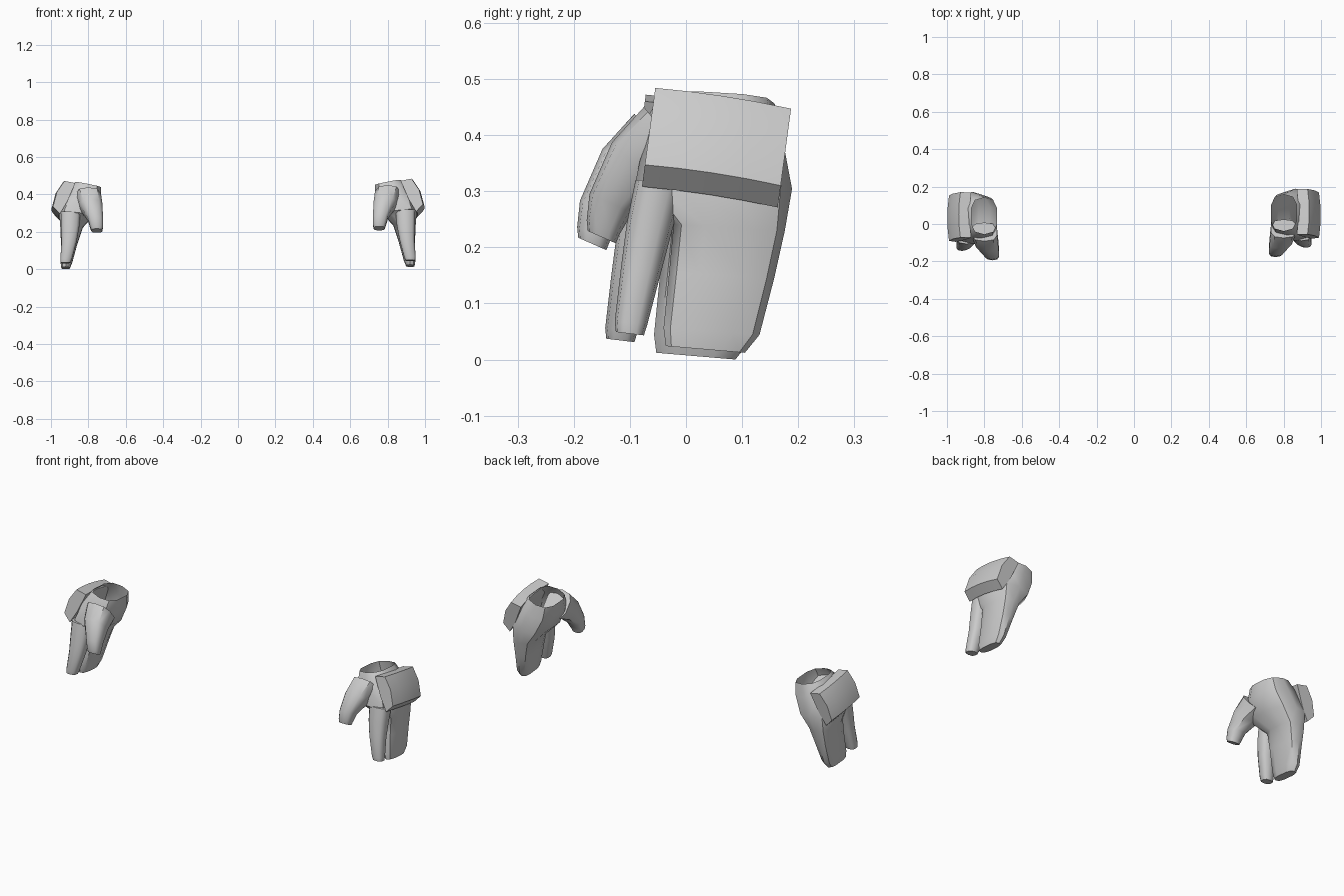
import bpy, bmesh, math
from mathutils import Vector

if "Cube" in bpy.data.objects:
    bpy.data.objects.remove(bpy.data.objects["Cube"])

N = 10  # sides of each loft ring


def ring(c, u, v, power=0.72):
    """Rounded-box ring: u = (x, z) half axis, v = (y, z) half axis."""
    pts = []
    for i in range(N):
        a = 2 * math.pi * (i + 0.5) / N
        ca, sa = math.cos(a), math.sin(a)
        p = math.copysign(abs(ca) ** power, ca)
        q = math.copysign(abs(sa) ** power, sa)
        pts.append(Vector(c) + Vector((u[0] * p, v[0] * q, u[1] * p + v[1] * q)))
    return pts


def loft(bm, rings, cap_start, cap_end):
    vs = [[bm.verts.new(p) for p in r] for r in rings]
    n = len(vs[0])
    faces = []
    for a, b in zip(vs, vs[1:]):
        for i in range(n):
            j = (i + 1) % n
            faces.append(bm.faces.new((a[i], a[j], b[j], b[i])))
    if cap_start:
        faces.append(bm.faces.new(vs[0]))
    if cap_end:
        faces.append(bm.faces.new(vs[-1]))
    bmesh.ops.recalc_face_normals(bm, faces=faces)


def finish(bm, name, side, angle):
    # the left piece is a mirrored copy sitting slightly forward and lower
    if side < 0:
        for v in bm.verts:
            v.co = Vector((-v.co.x, v.co.y - 0.017, v.co.z - 0.012))
        bmesh.ops.reverse_faces(bm, faces=bm.faces[:])
    me = bpy.data.meshes.new(name)
    bm.to_mesh(me)
    bm.free()
    ob = bpy.data.objects.new(name, me)
    bpy.context.collection.objects.link(ob)
    bpy.ops.object.select_all(action='DESELECT')
    ob.select_set(True)
    bpy.context.view_layer.objects.active = ob
    bpy.ops.object.shade_smooth_by_angle(angle=math.radians(angle))


# palm running into the joined fingers: z, x min, x max, y min, y max, x tilt
PALM = [
    (0.462, 0.73, 0.872, -0.038, 0.158, 0.014),
    (0.40, 0.73, 0.925, -0.072, 0.172, 0.02),
    (0.31, 0.768, 0.96, -0.09, 0.189, 0.01),
    (0.235, 0.828, 0.952, -0.022, 0.176, 0.0),
    (0.15, 0.857, 0.948, -0.030, 0.157, 0.0),
    (0.05, 0.885, 0.95, -0.040, 0.131, 0.0),
    (0.018, 0.898, 0.945, -0.036, 0.105, 0.0),
]
# index finger and thumb: centre, u half axis, v half axis
INDEX = [
    ((0.895, -0.045, 0.32), (0.055, 0), (0.045, 0)),
    ((0.897, -0.064, 0.24), (0.05, 0), (0.042, 0)),
    ((0.903, -0.080, 0.16), (0.042, 0), (0.036, -0.003)),
    ((0.919, -0.098, 0.065), (0.032, 0), (0.029, -0.003)),
    ((0.922, -0.100, 0.046), (0.027, 0), (0.025, -0.003)),
]
THUMB = [
    ((0.80, -0.025, 0.39), (0.07, 0), (0.05, -0.06)),
    ((0.785, -0.090, 0.345), (0.062, 0), (0.042, -0.042)),
    ((0.762, -0.134, 0.278), (0.042, 0), (0.038, -0.017)),
    ((0.756, -0.148, 0.235), (0.035, 0), (0.029, -0.013)),
    ((0.755, -0.150, 0.218), (0.030, 0), (0.025, -0.011)),
]
# hand plate cross-section (x, z)
PLATE = [(0.87, 0.472), (0.928, 0.484), (0.968, 0.425), (0.989, 0.347),
         (0.952, 0.308), (0.912, 0.375)]

for side, label in ((1, "right"), (-1, "left")):
    # glove
    bm = bmesh.new()
    palm = [ring(((x0 + x1) / 2, (y0 + y1) / 2, z), ((x1 - x0) / 2, t),
                 ((y1 - y0) / 2, -0.006)) for z, x0, x1, y0, y1, t in PALM]
    loft(bm, palm, False, True)
    loft(bm, [ring(*r) for r in INDEX], True, True)
    loft(bm, [ring(*r) for r in THUMB], True, True)
    finish(bm, label + "_glove", side, 45)

    # plate on the back of the hand, bulging slightly in the middle
    bm = bmesh.new()
    secs = []
    for t in (0, 0.25, 0.5, 0.75, 1):
        b = 4 * t * (1 - t)
        secs.append([Vector((x + 0.009 * b,
                             -0.055 + 0.242 * t - (0.482 - z) * 0.135,
                             z - 0.037 * t + 0.004 * b)) for x, z in PLATE])
    loft(bm, secs, True, True)
    finish(bm, label + "_hand_plate", side, 35)
